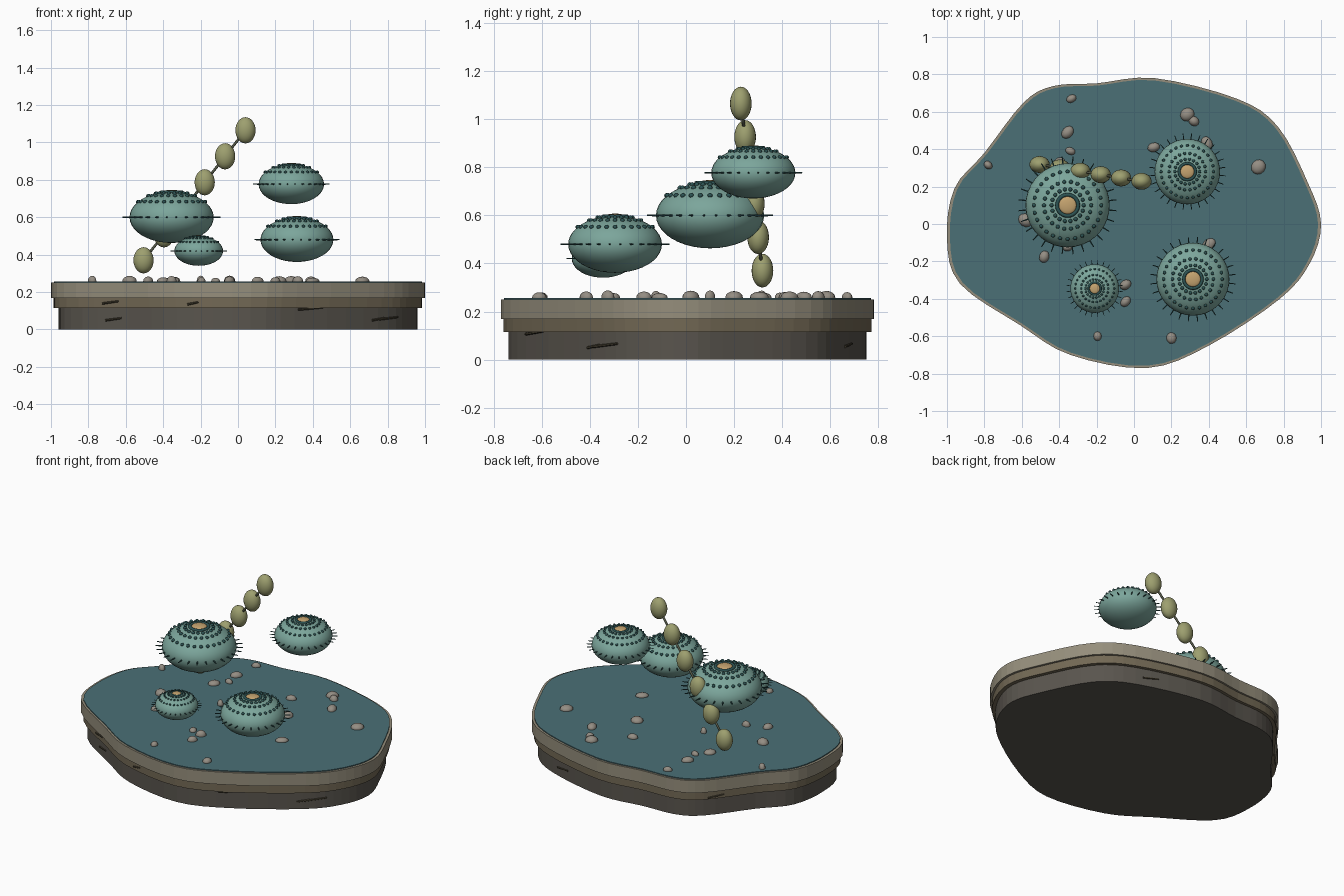
import bpy, bmesh, math, random
from mathutils import Matrix, Vector

if "Cube" in bpy.data.objects:
    bpy.data.objects.remove(bpy.data.objects["Cube"])

random.seed(4)

def material(name, rgb):
    m = bpy.data.materials.new(name)
    m.diffuse_color = (*rgb, 1)
    m.use_nodes = True
    m.node_tree.nodes["Principled BSDF"].inputs["Base Color"].default_value = m.diffuse_color
    return m

WATER = material("water", (.07, .16, .18))
SHELL = material("shell", (.20, .38, .33))
DARK = material("dark_teal", (.025, .085, .085))
TAN = material("tan", (.56, .37, .16))
BEAD = material("bead", (.34, .35, .16))
STEM = material("stem", (.10, .11, .07))
TOP = material("rock_top", (.30, .27, .20))
MID = material("rock_middle", (.17, .14, .09))
LOW = material("rock_bottom", (.10, .09, .075))
CRACK = material("crack", (.06, .05, .03))
STONE = material("stone", (.30, .27, .23))

def finish(bm, name, mat, smooth=True):
    me = bpy.data.meshes.new(name)
    bmesh.ops.recalc_face_normals(bm, faces=bm.faces)
    for f in bm.faces:
        f.smooth = smooth
    bm.to_mesh(me)
    bm.free()
    me.materials.append(mat)
    ob = bpy.data.objects.new(name, me)
    bpy.context.collection.objects.link(ob)
    return ob

def ellipsoid(bm, c, s, rot=0, seg=24, rings=14):
    m = Matrix.Translation(c) @ Matrix.Rotation(rot, 4, 'Z') @ Matrix.Diagonal((*s, 1))
    bmesh.ops.create_uvsphere(bm, u_segments=seg, v_segments=rings, radius=1, matrix=m)

def rod(bm, a, b, r1, r2, seg=6):
    a, b = Vector(a), Vector(b)
    d = b - a
    m = Matrix.Translation((a + b) / 2) @ d.to_track_quat('Z', 'Y').to_matrix().to_4x4()
    bmesh.ops.create_cone(bm, cap_ends=True, segments=seg, radius1=r1, radius2=r2,
                          depth=d.length, matrix=m)

# island outline: closed smooth curve through a few points
KEYS = [(1, 0), (.93, .22), (.77, .52), (.55, .67), (.11, .78), (-.2, .752), (-.43, .738),
        (-.59, .65), (-.80, .38), (-.96, .19), (-1, -.08), (-.93, -.32), (-.61, -.54),
        (-.34, -.70), (.07, -.77), (.40, -.65), (.78, -.40), (.94, -.21)]

def smooth_loop(keys, steps=4):
    pts, n = [], len(keys)
    for i in range(n):
        p = [Vector(keys[(i + k) % n]) for k in (-1, 0, 1, 2)]
        for s in range(steps):
            t = s / steps
            pts.append(.5 * (2 * p[1] + (p[2] - p[0]) * t
                       + (2 * p[0] - 5 * p[1] + 4 * p[2] - p[3]) * t * t
                       + (3 * p[1] - p[0] - 3 * p[2] + p[3]) * t ** 3))
    return pts

OUTLINE = smooth_loop(KEYS)

def slab(name, scale, z0, z1, mat):
    bm = bmesh.new()
    lo = [bm.verts.new((*(p * scale), z0)) for p in OUTLINE]
    hi = [bm.verts.new((*(p * scale), z1)) for p in OUTLINE]
    n = len(lo)
    for i in range(n):
        j = (i + 1) % n
        bm.faces.new((lo[i], lo[j], hi[j], hi[i]))
    bm.faces.new(hi)
    bm.faces.new(lo[::-1])
    finish(bm, name, mat, False)

slab("base_bottom_layer", .96, 0, .115, LOW)
slab("base_middle_layer", .985, .115, .168, MID)
slab("base_top_layer", 1, .168, .25, TOP)
slab("water_surface", .984, .24, .256, WATER)

# thin cracks on the rock sides: (angle in degrees, height, layer scale, length)
bm = bmesh.new()
for ang, z, sc, length in [(215, .145, .985, .1), (213, .055, .96, .1), (255, .14, .985, .06),
                           (299, .112, .97, .15), (338, .06, .96, .14), (333, .055, .96, .08),
                           (60, .06, .96, .1), (140, .13, .985, .1)]:
    d = Vector((math.cos(math.radians(ang)), math.sin(math.radians(ang))))
    i = max(range(len(OUTLINE)), key=lambda k: OUTLINE[k].normalized().dot(d))
    p = OUTLINE[i] * sc
    t = (OUTLINE[(i + 1) % len(OUTLINE)] - OUTLINE[i - 1]).normalized() * length / 2
    rod(bm, (*(p - t), z - .006), (*(p + t), z + .006), .006, .005)
finish(bm, "rock_cracks", CRACK, False)

# pebbles on the surface
bm = bmesh.new()
PEBBLES = [(-.335, .67), (-.78, .315), (-.355, .49), (-.34, .39), (.285, .585), (.32, .55),
           (.39, .43), (.105, .41), (.665, .305), (-.58, .02), (-.48, -.175), (-.355, -.125),
           (-.195, -.6), (-.045, -.325), (-.045, -.415), (.2, -.61), (.40, -.11),
           (-.4, .32), (-.12, -.3), (.22, .2), (-.2, .1)]
for x, y in PEBBLES:
    r = random.uniform(.024, .042)
    ellipsoid(bm, (x, y, .258), (r, r * random.uniform(.7, .95), random.uniform(.018, .03)),
              random.uniform(0, 3), 12, 8)
finish(bm, "pebbles", STONE)

# floating domed shells with dotted rings, a rim of spikes and a crown
def floater(tag, x, y, z, R):
    c = Vector((x, y, z))
    H = .61 * R
    bm = bmesh.new()
    ellipsoid(bm, c, (R, R, H), 0, 36, 20)
    finish(bm, tag + "_shell", SHELL)

    bm = bmesh.new()
    for f, n in ((.80, 28), (.56, 22), (.38, 18)):
        for k in range(n):
            a = 2 * math.pi * k / n
            p = c + Vector((f * R * math.cos(a), f * R * math.sin(a), H * math.sqrt(1 - f * f)))
            bmesh.ops.create_icosphere(bm, subdivisions=2, radius=.048 * R,
                                       matrix=Matrix.Translation(p))
    finish(bm, tag + "_dots", DARK)

    bm = bmesh.new()
    for k in range(28):
        a = 2 * math.pi * (k + .5) / 28
        d = Vector((math.cos(a), math.sin(a), 0))
        rod(bm, c + d * R * .95, c + d * R * 1.17, .022 * R, .013 * R)
    finish(bm, tag + "_spikes", DARK, False)

    bpy.ops.mesh.primitive_torus_add(major_radius=.25 * R, minor_radius=.045 * R,
                                     major_segments=28, minor_segments=8,
                                     location=c + Vector((0, 0, H * .97)))
    ring = bpy.context.object
    ring.name = tag + "_crown_ring"
    ring.data.materials.append(DARK)
    bpy.ops.object.shade_smooth()

    bm = bmesh.new()
    ellipsoid(bm, c + Vector((0, 0, H * .98)), (.21 * R, .21 * R, .055 * R))
    finish(bm, tag + "_crown", TAN)

floater("large_floater", -.355, .10, .60, .225)
floater("high_floater", .285, .28, .777, .175)
floater("front_floater", .315, -.295, .48, .195)
floater("small_floater", -.21, -.345, .42, .13)

# rising chain of beads on a thin stem
beads = [Vector((-.505 + .109 * i, .318 - .018 * i, .37 + .139 * i)) for i in range(6)]
bm = bmesh.new()
for b in beads:
    ellipsoid(bm, b, (.054, .045, .07))
finish(bm, "chain_beads", BEAD)
bm = bmesh.new()
for a, b in zip(beads, beads[1:]):
    rod(bm, a, b, .007, .007, 8)
finish(bm, "chain_stem", STEM)
